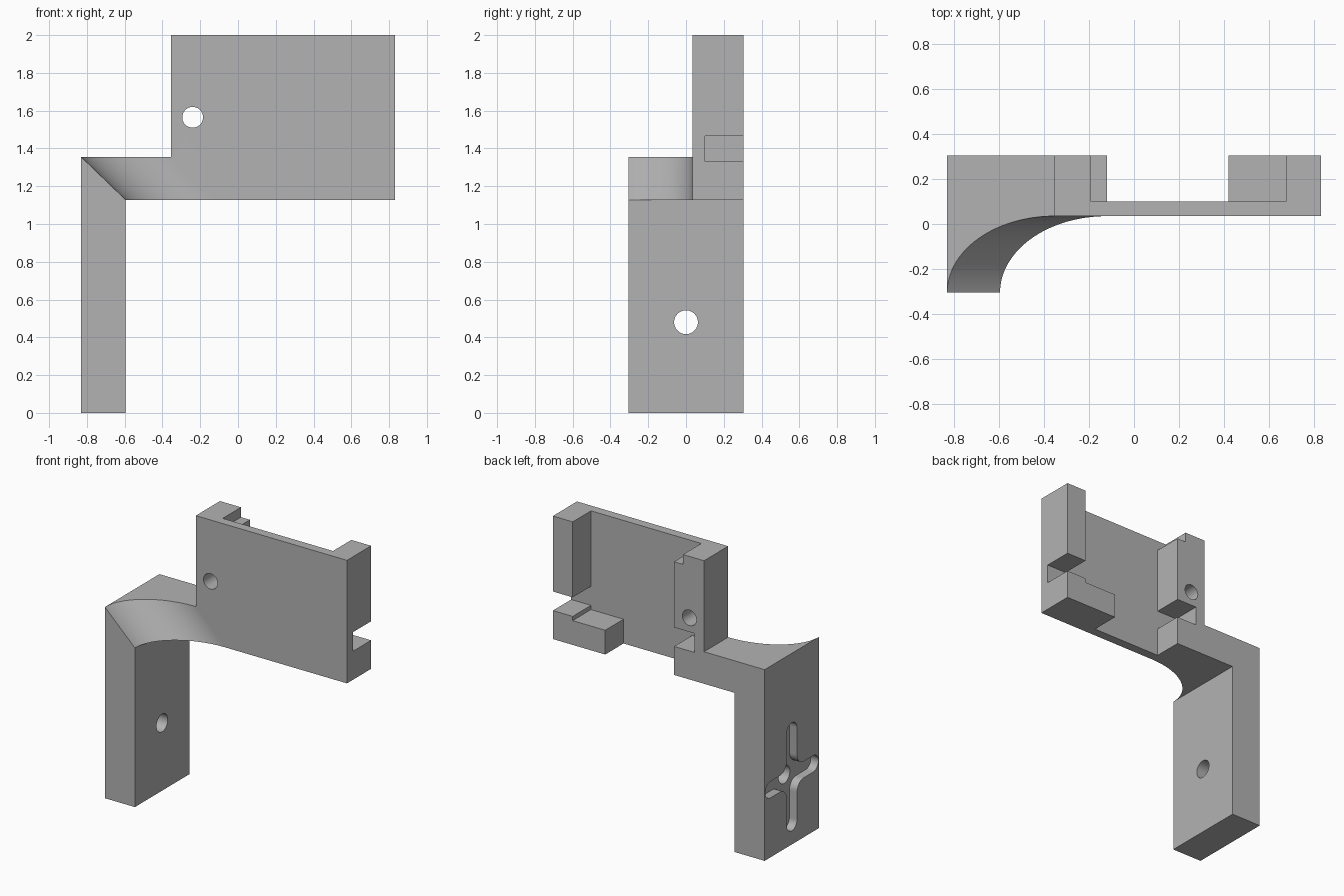
import bpy, bmesh, math

if "Cube" in bpy.data.objects:
    bpy.data.objects.remove(bpy.data.objects["Cube"], do_unlink=True)

grey = bpy.data.materials.new("plain_grey")
grey.use_nodes = True
grey.diffuse_color = (0.45, 0.45, 0.45, 1)
grey.node_tree.nodes["Principled BSDF"].inputs["Base Color"].default_value = grey.diffuse_color


def prism(name, outline, axis, start, end, lean=0.0):
    """Extrude a 2D outline along an axis; lean shifts x along a z extrusion."""
    place = {
        "x": lambda u, v, t: (t, u, v),
        "y": lambda u, v, t: (u, t, v),
        "z": lambda u, v, t: (u + lean * (t - start), v, t),
    }[axis]
    bm = bmesh.new()
    low = [bm.verts.new(place(u, v, start)) for u, v in outline]
    high = [bm.verts.new(place(u, v, end)) for u, v in outline]
    bm.faces.new(low)
    bm.faces.new(high)
    for i in range(len(low)):
        j = (i + 1) % len(low)
        bm.faces.new((low[i], low[j], high[j], high[i]))
    bmesh.ops.recalc_face_normals(bm, faces=bm.faces)
    mesh = bpy.data.meshes.new(name)
    bm.to_mesh(mesh)
    bm.free()
    mesh.materials.append(grey)
    obj = bpy.data.objects.new(name, mesh)
    bpy.context.collection.objects.link(obj)
    return obj


def combine(target, tool, operation):
    """Apply an exact boolean and discard the tool."""
    mod = target.modifiers.new(operation, "BOOLEAN")
    mod.operation, mod.solver, mod.object = operation, "EXACT", tool
    bpy.context.view_layer.objects.active = target
    bpy.ops.object.modifier_apply(modifier=mod.name)
    bpy.data.objects.remove(tool, do_unlink=True)


def arc(cx, cy, rx, ry, a0, a1, steps):
    angles = [math.radians(a0 + (a1 - a0) * i / steps) for i in range(steps + 1)]
    return [(cx + rx * math.cos(a), cy + ry * math.sin(a)) for a in angles]


LEFT, RIGHT, BACK = -0.83, 0.83, 0.305
INNER, ARM_LOW, ARM_TOP = -0.595, 1.128, 1.355
POST, LIP, FRONT = -0.355, -0.12, 0.035

# Leg and arm: an L-shaped side profile
bracket = prism("mounting_bracket", [
    (LEFT, 0), (INNER, 0), (INNER, ARM_LOW), (LIP, ARM_LOW), (LIP, 1.33),
    (POST, 1.33), (POST, ARM_TOP), (LEFT, ARM_TOP)], "y", -BACK, BACK)

# Leaning elliptical scoop in the front of the arm
slope = (LEFT - INNER) / (ARM_TOP - ARM_LOW)
drop = 0.1
shift = slope * -drop
curve = arc(POST + INNER - LEFT, -BACK, POST - LEFT, BACK + FRONT, 180, 90, 32)
outline = curve + [(1.5, FRONT), (1.5, -0.5), (INNER, -0.5)]
scoop = prism("scoop_cutter", [(x + shift, y) for x, y in outline],
              "z", ARM_LOW - drop, ARM_TOP + drop, slope)
combine(bracket, scoop, "DIFFERENCE")

# Holder: block with a stepped pocket that leaves plate, posts, lips and slots
holder = prism("holder", [(POST, ARM_LOW), (RIGHT, ARM_LOW), (RIGHT, 2), (POST, 2)],
               "y", FRONT, BACK)
pocket = prism("pocket_cutter", [
    (-0.19, 2.1), (-0.19, 1.93), (LIP, 1.93), (LIP, 1.465), (-0.28, 1.465),
    (-0.28, 1.33), (LIP, 1.33), (LIP, 1), (0.42, 1), (0.42, 1.3), (0.675, 1.3),
    (0.675, 1.33), (1, 1.33), (1, 1.465), (0.675, 1.465), (0.675, 2.1)],
    "y", 0.1, 0.5)
combine(holder, pocket, "DIFFERENCE")
combine(bracket, holder, "UNION")

# Screw holes through the post and the leg
HUB = 0.48
combine(bracket, prism("post_hole", arc(-0.24, 1.565, 0.055, 0.055, 0, 350, 35),
                       "y", -0.5, 0.5), "DIFFERENCE")
combine(bracket, prism("leg_hole", arc(0, HUB, 0.063, 0.063, 0, 350, 35),
                       "x", -1, -0.5), "DIFFERENCE")

# Cross-shaped recess with round ends and filleted corners on the outer leg face
W, FILLET = 0.058, 0.075
cross = []
for k in range(4):
    reach = (0.298, 0.383)[k % 2]
    quarter = arc(reach - W, 0, W, W, -90, 90, 12)
    quarter += arc(W + FILLET, W + FILLET, FILLET, FILLET, 270, 180, 8)
    c, s = ((1, 0), (0, 1), (-1, 0), (0, -1))[k]
    cross += [(c * u - s * v, HUB + s * u + c * v) for u, v in quarter]
combine(bracket, prism("cross_recess", cross, "x", -1, LEFT + 0.06), "DIFFERENCE")

# Smooth the curved walls, keep the edges crisp
bpy.ops.object.select_all(action="DESELECT")
bracket.select_set(True)
bpy.context.view_layer.objects.active = bracket
bpy.ops.object.shade_smooth_by_angle(angle=math.radians(30))
